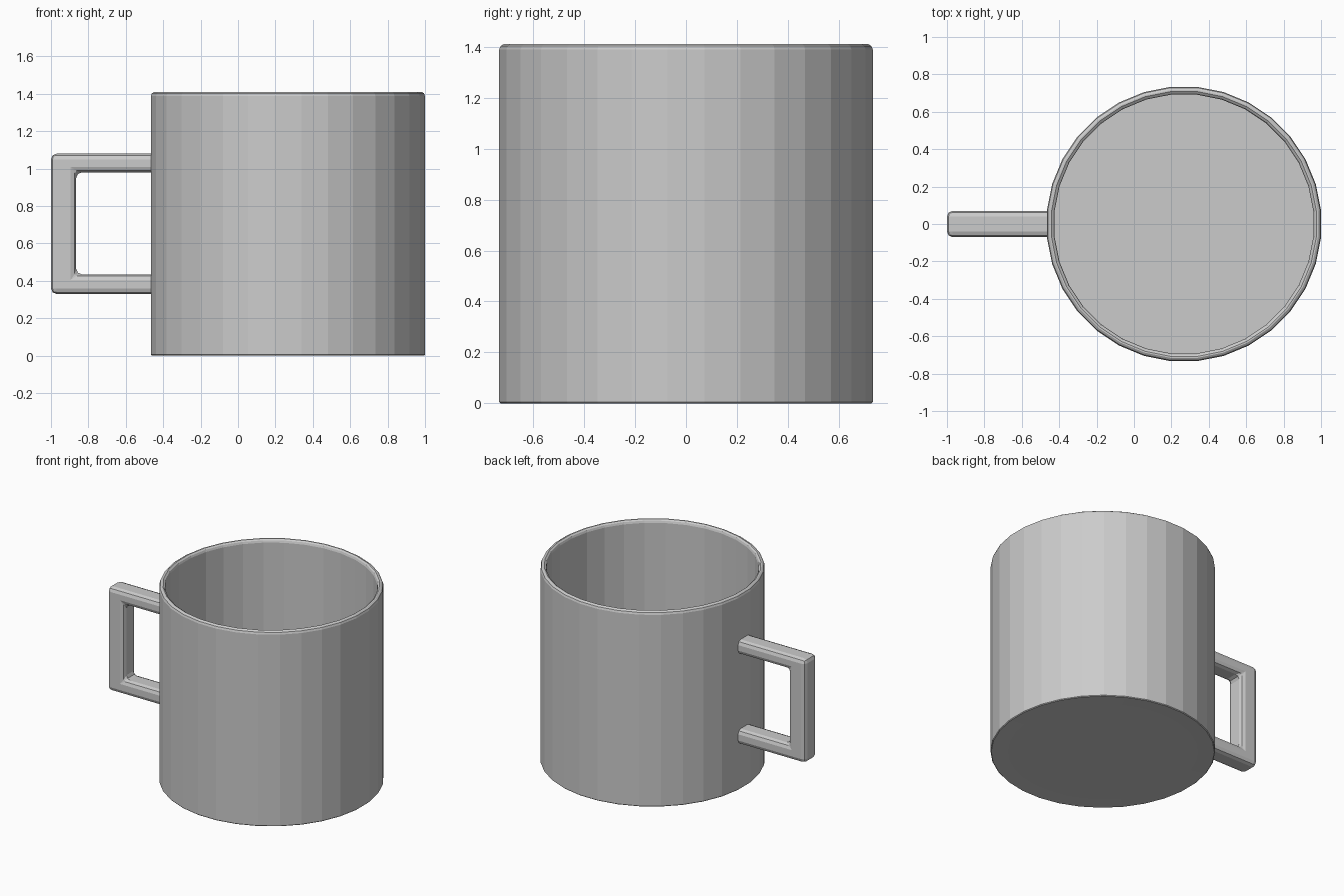
import bpy, bmesh
from math import cos, sin, pi

if "Cube" in bpy.data.objects:
    bpy.data.objects.remove(bpy.data.objects["Cube"])

SIDES = 32
CENTRE_X = 0.267


def finish(bm, name):
    bmesh.ops.recalc_face_normals(bm, faces=bm.faces[:])
    mesh = bpy.data.meshes.new(name)
    bm.to_mesh(mesh)
    bm.free()
    obj = bpy.data.objects.new(name, mesh)
    bpy.context.collection.objects.link(obj)
    return obj


# Cup: closed profile (distance to flat side, height) from underside to inner floor
profile = [(0.62, 0.003), (0.728, 0.0), (0.733, 0.005),
           (0.733, 1.388), (0.728, 1.402), (0.716, 1.41),
           (0.708, 1.41), (0.697, 1.402), (0.692, 1.388), (0.692, 0.045)]
bm = bmesh.new()
rings = []
for apothem, z in profile:
    r = apothem / cos(pi / SIDES)
    rings.append([bm.verts.new((CENTRE_X + r * cos((i + 0.5) * 2 * pi / SIDES),
                                r * sin((i + 0.5) * 2 * pi / SIDES), z))
                  for i in range(SIDES)])
for a, b in zip(rings, rings[1:]):
    for i in range(SIDES):
        j = (i + 1) % SIDES
        bm.faces.new((a[i], a[j], b[j], b[i]))
bm.faces.new(rings[0][::-1])
bm.faces.new(rings[-1])
finish(bm, "cup")

# Handle: squared C outline extruded across y, long edges rounded
END_X = -0.45
outline = [(END_X, 1.08), (-1.0, 1.08), (-1.0, 0.33), (END_X, 0.33),
           (END_X, 0.435), (-0.865, 0.435), (-0.865, 0.98), (END_X, 0.98)]
bm = bmesh.new()
front = [bm.verts.new((x, -0.07, z)) for x, z in outline]
back = [bm.verts.new((x, 0.07, z)) for x, z in outline]
# side faces as three quads each, so the bars stay clean
for s in (front, back):
    for quad in ((0, 1, 6, 7), (1, 2, 5, 6), (2, 3, 4, 5)):
        bm.faces.new([s[i] for i in quad])
for i in range(8):
    j = (i + 1) % 8
    bm.faces.new((front[i], front[j], back[j], back[i]))
bmesh.ops.recalc_face_normals(bm, faces=bm.faces[:])
edges = [e for e in bm.edges
         if e.calc_face_angle(0) > 0.1
         and not all(abs(v.co.x - END_X) < 1e-4 for v in e.verts)]
bmesh.ops.bevel(bm, geom=edges, offset=0.03, offset_type='OFFSET',
                segments=2, profile=0.5, affect='EDGES', clamp_overlap=True)
finish(bm, "handle")
